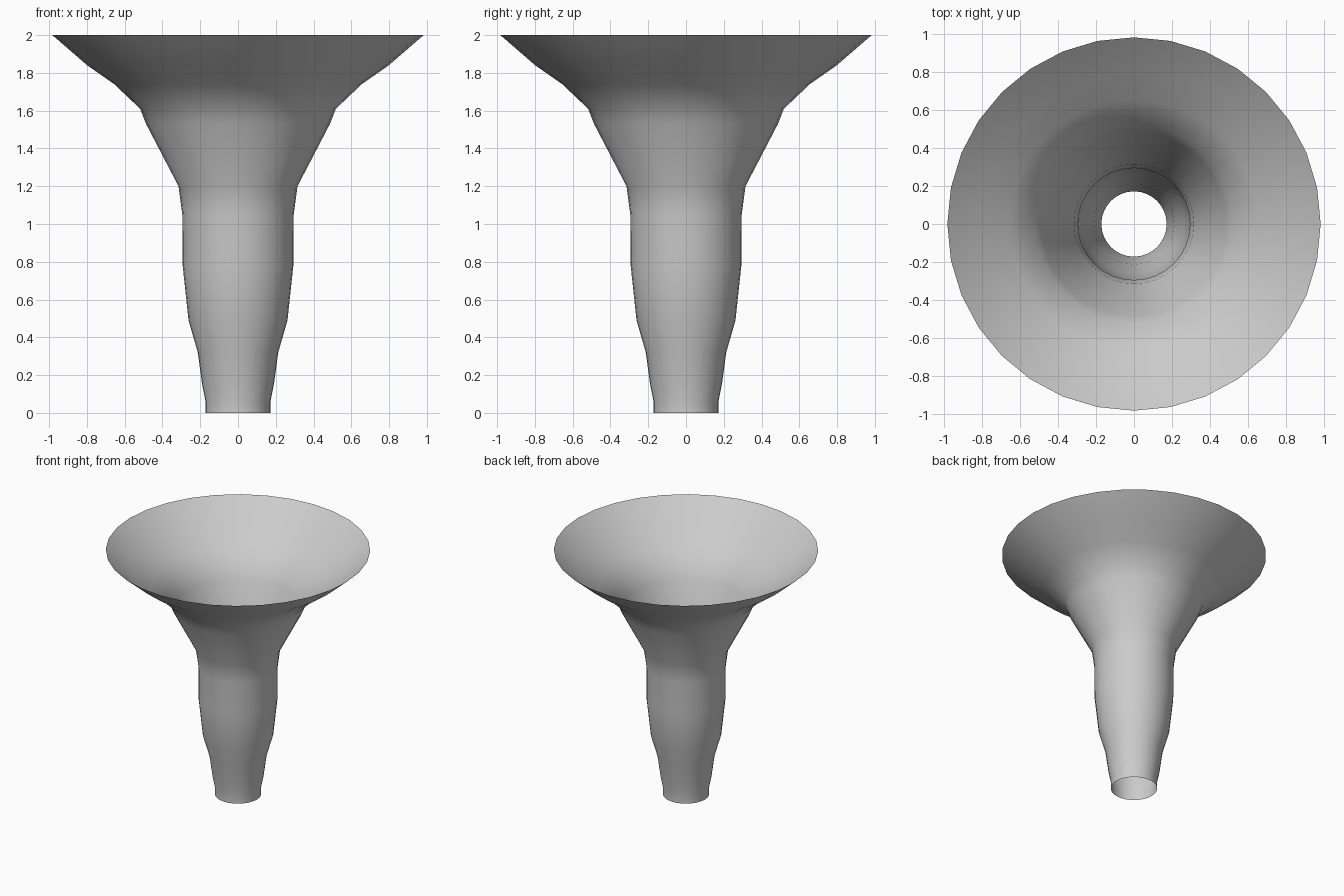
import bpy, bmesh
from math import cos, sin, tau

if "Cube" in bpy.data.objects:
    bpy.data.objects.remove(bpy.data.objects["Cube"])

SIDES = 32
# (radius, height) from the narrow foot up to the flared rim
PROFILE = [(0.172, 0), (0.172, 0.06), (0.19, 0.15), (0.213, 0.32),
           (0.262, 0.49), (0.293, 0.78), (0.295, 1.05), (0.315, 1.20),
           (0.487, 1.53), (0.518, 1.61), (0.655, 1.74), (0.798, 1.84),
           (0.983, 2.0)]

# Thin open funnel, revolved around z
bm = bmesh.new()
rings = [[bm.verts.new((r * cos(tau * i / SIDES), r * sin(tau * i / SIDES), z))
          for i in range(SIDES)] for r, z in PROFILE]
for low, high in zip(rings, rings[1:]):
    for i in range(SIDES):
        j = (i + 1) % SIDES
        bm.faces.new((low[i], low[j], high[j], high[i])).smooth = True

mesh = bpy.data.meshes.new("funnel_shell")
bm.to_mesh(mesh)
bm.free()
funnel = bpy.data.objects.new("funnel_shell", mesh)
bpy.context.collection.objects.link(funnel)
